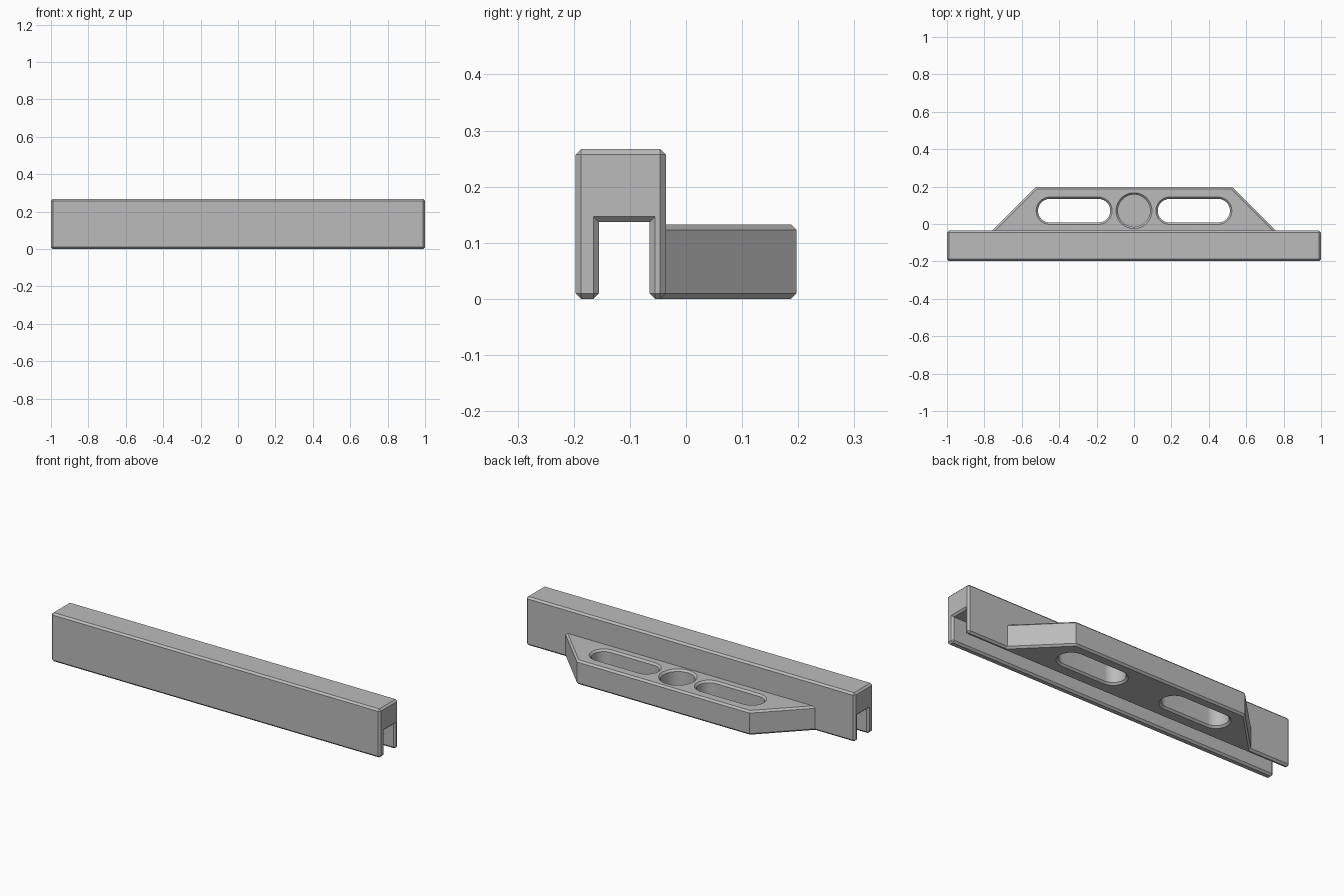
import bpy, bmesh, math

cube = bpy.data.objects.get("Cube")
if cube:
    bpy.data.objects.remove(cube, do_unlink=True)

C = 0.01       # chamfer size
SLAB = 0.133   # bracket height
HOLE_Y = 0.071

grey = bpy.data.materials.new("plain grey")
grey.use_nodes = True
colour = (0.5, 0.5, 0.5, 1)
grey.diffuse_color = colour
grey.node_tree.nodes["Principled BSDF"].inputs["Base Color"].default_value = colour


def loft(name, sections):
    """Skin a list of matching 3D outlines and cap both ends."""
    bm = bmesh.new()
    rings = [[bm.verts.new(p) for p in s] for s in sections]
    n = len(rings[0])
    for a, b in zip(rings, rings[1:]):
        for i in range(n):
            j = (i + 1) % n
            bm.faces.new((a[i], a[j], b[j], b[i]))
    bm.faces.new(rings[0][::-1])
    bm.faces.new(rings[-1])
    bmesh.ops.remove_doubles(bm, verts=bm.verts, dist=1e-5)
    bmesh.ops.recalc_face_normals(bm, faces=bm.faces)
    mesh = bpy.data.meshes.new(name)
    bm.to_mesh(mesh)
    bm.free()
    mesh.materials.append(grey)
    obj = bpy.data.objects.new(name, mesh)
    bpy.context.collection.objects.link(obj)
    return obj


def combine(target, other, operation):
    """Apply a boolean and discard the second object."""
    mod = target.modifiers.new("join", 'BOOLEAN')
    mod.object, mod.operation, mod.solver = other, operation, 'EXACT'
    bpy.ops.object.select_all(action='DESELECT')
    target.select_set(True)
    bpy.context.view_layer.objects.active = target
    bpy.ops.object.modifier_apply(modifier=mod.name)
    bpy.data.objects.remove(other, do_unlink=True)


def capsule(cx, half, r, z, seg=32):
    """Rounded slot outline; half = 0 gives a circle."""
    pts = []
    for side in (1, -1):
        for i in range(seg + (1 if half else 0)):
            a = math.pi * (i / seg - 0.5) + (0 if side > 0 else math.pi)
            pts.append((cx + side * half + r * math.cos(a), HOLE_Y + r * math.sin(a), z))
    return pts


# Inverted channel: every outer edge chamfered, including the slot mouth
Y0, Y1, TOP = -0.197, -0.036, 0.267
S0, S1, ROOF = -0.155, -0.065, 0.137
full = [(Y0, C), (Y0, TOP - C), (Y0 + C, TOP), (Y1 - C, TOP), (Y1, TOP - C), (Y1, C),
        (Y1 - C, 0), (S1 + C, 0), (S1, C), (S1, ROOF), (S0, ROOF), (S0, C),
        (S0 - C, 0), (Y0 + C, 0)]
L, R, a, b = Y0 + C, Y1 - C, S0 - C, S1 + C
end = [(L, C), (L, TOP - C), (L, TOP - C), (R, TOP - C), (R, TOP - C), (R, C),
       (R, C), (b, C), (b, C), (b, ROOF + C), (a, ROOF + C), (a, C),
       (a, C), (L, C)]
holder = loft("slotted_holder", [[(x, y, z) for y, z in prof] for x, prof in
                                 ((-1, end), (C - 1, full), (1 - C, full), (1, end))])


# Mounting bracket with chamfered rims, its front edge buried in the channel wall
def outline(d, z):
    back, front = 0.197 - d, -0.06 + d
    xb = 0.525 + d - d * math.sqrt(2)
    xf = xb + back - front
    return [(-xf, front, z), (xf, front, z), (xb, back, z), (-xb, back, z)]


bracket = loft("bracket", [outline(C, 0), outline(0, C),
                           outline(0, SLAB - C), outline(C, SLAB)])
combine(holder, bracket, 'UNION')

# Two through slots, flared at both faces
for side in (-1, 1):
    steps = ((-C, 2 * C), (C, 0), (SLAB - C, 0), (SLAB + C, 2 * C))
    slot = loft("slot_cutter", [capsule(side * 0.32, 0.13, 0.063 + g, z) for z, g in steps])
    combine(holder, slot, 'DIFFERENCE')

# Blind round pocket, flared at the top only
steps = ((0.02, 0), (SLAB - C, 0), (SLAB + C, 2 * C))
pocket = loft("pocket_cutter", [capsule(0, 0, 0.086 + g, z) for z, g in steps])
combine(holder, pocket, 'DIFFERENCE')

holder.select_set(True)
bpy.context.view_layer.objects.active = holder
bpy.ops.object.shade_smooth_by_angle(angle=math.radians(25))
